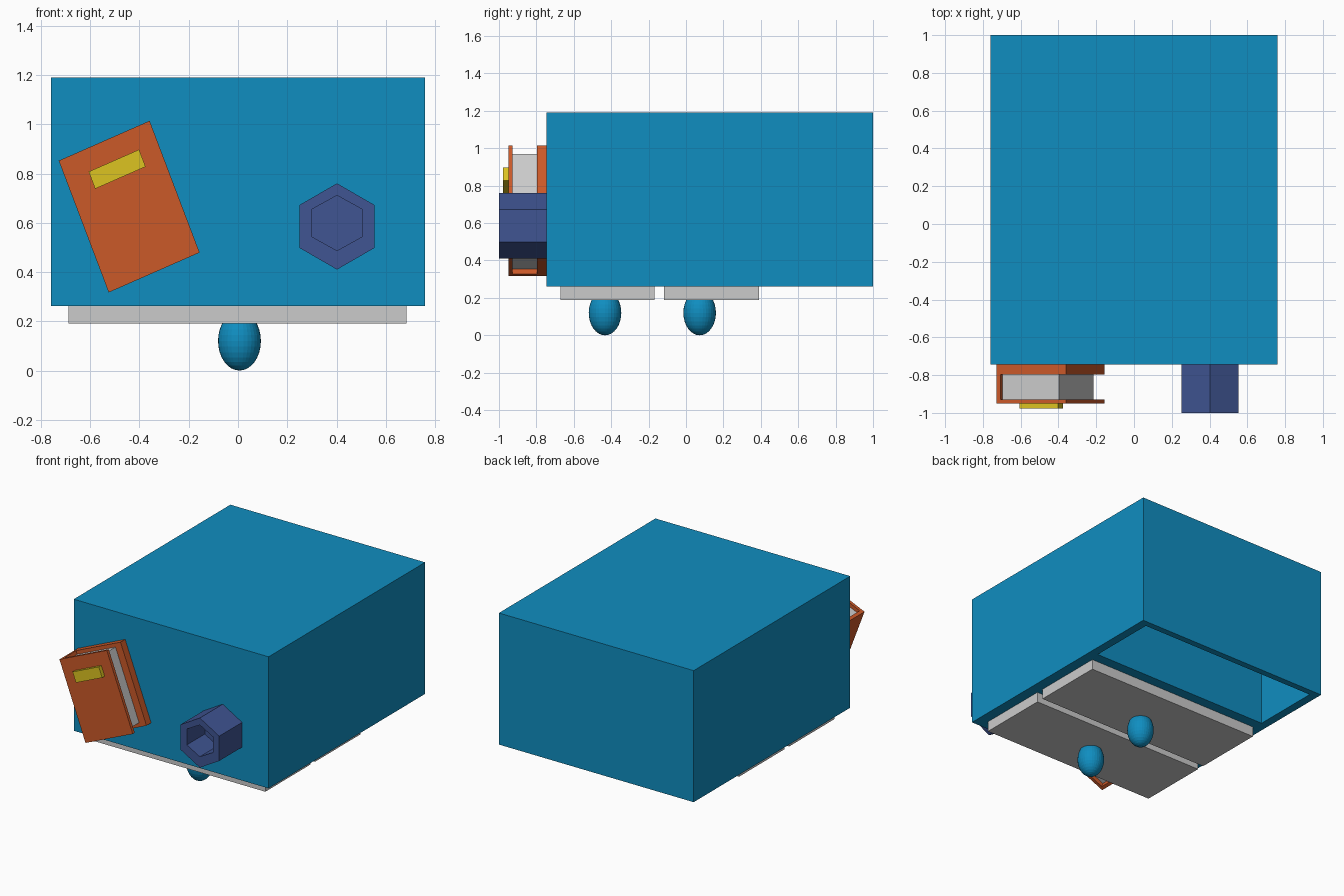
import bpy, bmesh, math
from mathutils import Vector

if "Cube" in bpy.data.objects:
    bpy.data.objects.remove(bpy.data.objects["Cube"])


def material(name, rgb):
    m = bpy.data.materials.new(name)
    m.diffuse_color = (*rgb, 1)
    m.use_nodes = True
    m.node_tree.nodes["Principled BSDF"].inputs["Base Color"].default_value = m.diffuse_color
    return m


BLUE = material("blue", (0.005, 0.27, 0.53))
ORANGE = material("orange", (0.60, 0.10, 0.022))
YELLOW = material("yellow", (0.72, 0.55, 0.015))
NAVY = material("navy", (0.05, 0.09, 0.29))


def finish(bm, name, mat=None):
    bmesh.ops.recalc_face_normals(bm, faces=bm.faces)
    me = bpy.data.meshes.new(name)
    bm.to_mesh(me)
    bm.free()
    ob = bpy.data.objects.new(name, me)
    bpy.context.collection.objects.link(ob)
    if mat:
        me.materials.append(mat)
    return ob


def slab(bm, origin, u, v, w):
    """Solid spanned by three edge vectors."""
    r = bmesh.ops.create_cube(bm, size=1)
    for p in r["verts"]:
        p.co = origin + u * (p.co.x + .5) + v * (p.co.y + .5) + w * (p.co.z + .5)


def box(name, x, y, z, mat=None):
    bm = bmesh.new()
    slab(bm, Vector((x[0], y[0], z[0])), Vector((x[1] - x[0], 0, 0)),
         Vector((0, y[1] - y[0], 0)), Vector((0, 0, z[1] - z[0])))
    return finish(bm, name, mat)


# Cabinet shell with one empty drawer slot in its underside
cabinet = box("cabinet", (-.76, .76), (-.745, 1), (.262, 1.19), BLUE)
slot = box("slot_cutter", (-.7, .7), (.465, .955), (.1, 1.12), BLUE)
slot.hide_render = True
slot.hide_viewport = True
cut = cabinet.modifiers.new("slot", 'BOOLEAN')
cut.operation = 'DIFFERENCE'
cut.solver = 'EXACT'
cut.object = slot

# Two drawer fronts with egg-shaped knobs
for i, (y0, y1, yk) in enumerate([(-.672, -.168, -.433), (-.117, .391, .073)], 1):
    box(f"drawer_front_{i}", (-.688, .684), (y0, y1), (.19, .262))
    bm = bmesh.new()
    bmesh.ops.create_uvsphere(bm, u_segments=32, v_segments=16, radius=1)
    for p in bm.verts:
        p.co = Vector((p.co.x * .087 + .006, p.co.y * .087 + yk, p.co.z * .12 + .12))
    finish(bm, f"knob_{i}", BLUE)

# Tilted book: u runs across the cover, v down it
O, U, V = Vector((-.728, 0, .852)), Vector((.369, 0, .162)), Vector((.203, 0, -.535))


def book_part(name, u, v, y, mat=None):
    bm = bmesh.new()
    slab(bm, O + U * u[0] + V * v[0] + Vector((0, y[0], 0)),
         U * (u[1] - u[0]), V * (v[1] - v[0]), Vector((0, y[1] - y[0], 0)))
    return finish(bm, name, mat)


book_part("book_back_cover", (0, 1), (0, 1), (-.797, -.745), ORANGE)
book_part("book_front_cover", (0, 1), (0, 1), (-.95, -.928), ORANGE)
book_part("book_spine", (0, .06), (0, 1), (-.928, -.797), ORANGE)
book_part("book_pages", (.06, .87), (.045, .95), (-.928, -.797))
book_part("book_label", (.243, .798), (.157, .287), (-.978, -.95), YELLOW)

# Hexagonal cup: rings swept from the base over the rim and into the hole
bm = bmesh.new()
rings = []
for y, cz, rx, rz in [(-.745, .585, .175, .175), (-1, .585, .175, .175),
                      (-1, .599, .117, .112), (-.8, .599, .117, .112)]:
    rings.append([bm.verts.new((.402 + rx * math.sin(k * math.pi / 3), y,
                                cz + rz * math.cos(k * math.pi / 3))) for k in range(6)])
for a, b in zip(rings, rings[1:]):
    for k in range(6):
        bm.faces.new((a[k], a[(k + 1) % 6], b[(k + 1) % 6], b[k]))
bm.faces.new(rings[0])
bm.faces.new(rings[-1])
finish(bm, "hex_cup", NAVY)
